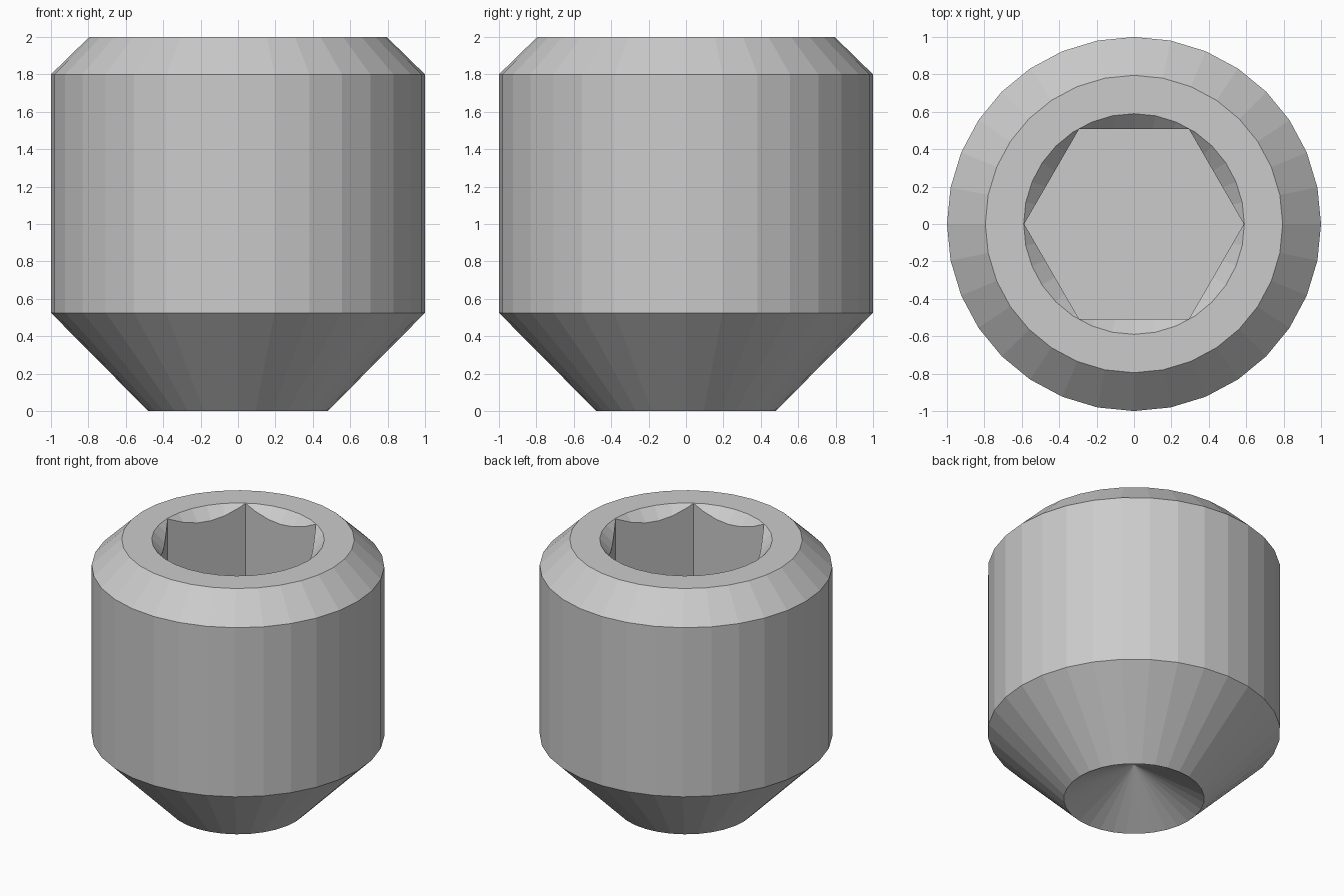
import bpy, bmesh
from math import cos, sin, tau

if "Cube" in bpy.data.objects:
    bpy.data.objects.remove(bpy.data.objects["Cube"])


def lathe(name, profile, sides):
    """Closed solid of revolution from (radius, z) points; a radius of 0 makes a point."""
    bm = bmesh.new()
    rings = []
    for r, z in profile:
        n = sides if r > 0 else 1
        rings.append([bm.verts.new((r * cos(tau * i / sides), r * sin(tau * i / sides), z))
                      for i in range(n)])
    for a, b in zip(rings, rings[1:]):
        for i in range(sides):
            j = (i + 1) % sides
            quad = [a[i % len(a)], a[j % len(a)], b[j % len(b)], b[i % len(b)]]
            bm.faces.new(list(dict.fromkeys(quad)))
    for ring in (rings[0], rings[-1]):
        if len(ring) > 1:
            bm.faces.new(ring)
    bmesh.ops.recalc_face_normals(bm, faces=bm.faces)
    mesh = bpy.data.meshes.new(name)
    bm.to_mesh(mesh)
    bm.free()
    obj = bpy.data.objects.new(name, mesh)
    bpy.context.collection.objects.link(obj)
    return obj


def cut(target, cutter):
    mod = target.modifiers.new(cutter.name, 'BOOLEAN')
    mod.operation = 'DIFFERENCE'
    mod.solver = 'EXACT'
    mod.object = cutter
    bpy.context.view_layer.objects.active = target
    bpy.ops.object.modifier_apply(modifier=mod.name)
    bpy.data.objects.remove(cutter)


# Screw body: hollow cup point, tapered tip, shank and chamfered top
screw = lathe("set_screw", [(0, 0.27), (0.48, 0), (1, 0.525), (1, 1.8), (0.795, 2)], 32)

# Hexagonal socket
cut(screw, lathe("hex_socket_cutter", [(0.587, 1.15), (0.587, 2.2)], 6))

# Conical countersink around the socket mouth
cut(screw, lathe("countersink_cutter", [(0.29, 1.7), (0.69, 2.1)], 32))
